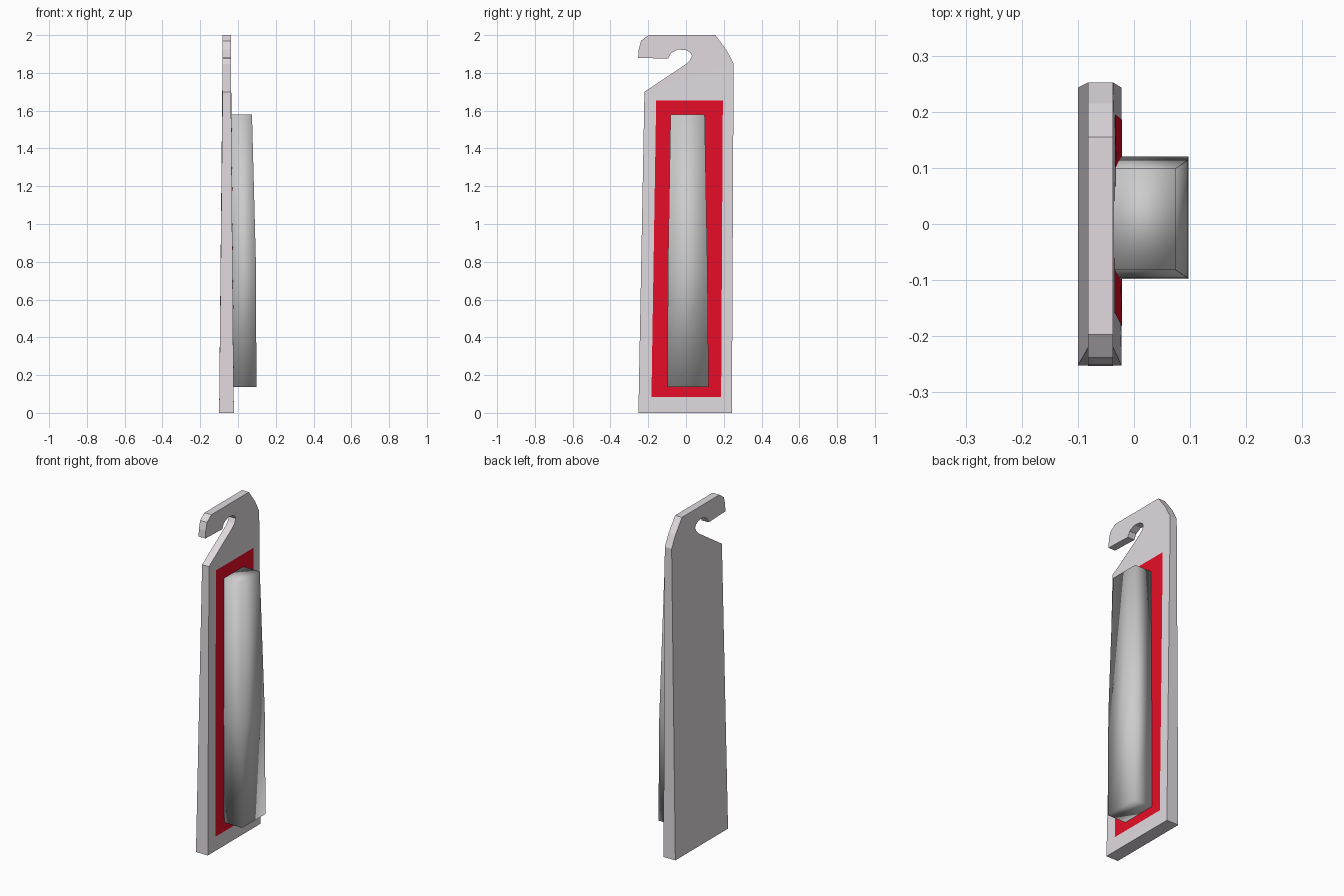
import bpy

if "Cube" in bpy.data.objects:
    bpy.data.objects.remove(bpy.data.objects["Cube"])


def material(name, rgb):
    m = bpy.data.materials.new(name)
    m.diffuse_color = (*rgb, 1)
    m.use_nodes = True
    m.node_tree.nodes["Principled BSDF"].inputs["Base Color"].default_value = m.diffuse_color
    return m


def add_mesh(name, verts, faces, mat=None, smooth=False):
    me = bpy.data.meshes.new(name)
    me.from_pydata(verts, [], faces)
    me.update()
    ob = bpy.data.objects.new(name, me)
    bpy.context.collection.objects.link(ob)
    if mat:
        me.materials.append(mat)
    me.polygons.foreach_set("use_smooth", [smooth] * len(me.polygons))
    return ob


# Hanger plate: (y, z) outline, counter-clockwise seen from +x; slightly thicker at the base
outline = [
    (-0.252, 0), (0.243, 0), (0.252, 1.85), (0.215, 1.92), (0.155, 2.0),
    (-0.197, 2.0), (-0.238, 1.97), (-0.25, 1.925), (-0.253, 1.88),
    (-0.095, 1.875), (-0.08, 1.905), (-0.042, 1.924), (0, 1.92), (0.022, 1.908),
    (0.032, 1.89), (0.02, 1.866), (0, 1.846), (-0.22, 1.70),
]
n = len(outline)
front = [(-0.022 if z == 0 else -0.037, y, z) for y, z in outline]
back = [(-0.10 if z == 0 else -0.082, y, z) for y, z in outline]
faces = [(0, 1, 2, n - 1), tuple(range(2, n))]
faces += [tuple(i + n for i in reversed(f)) for f in faces]
faces += [(i, i + n, (i + 1) % n + n, (i + 1) % n) for i in range(n)]
add_mesh("hanger_plate", front + back, faces, material("pale_plate", (0.75, 0.70, 0.74)))

# Red panel lying just proud of the plate
panel = [(-0.0212, -0.183, 0.085), (-0.0212, 0.186, 0.085),
         (-0.0338, 0.195, 1.655), (-0.0345, -0.158, 1.655)]
add_mesh("red_panel", panel, [(0, 1, 2, 3)], material("red", (0.8, 0.004, 0.02)))

# Tapered softly shaded body: rows of (z, back x, front x, y min, y max)
rows = [(0.137, -0.024, 0.097, -0.098, 0.12),
        (0.75, -0.030, 0.096, -0.096, 0.114),
        (1.58, -0.037, 0.074, -0.082, 0.099)]
verts = []
for z, xb, xf, y0, y1 in rows:
    verts += [(xb, y0, z), (xf, y0, z), (xf, y1, z), (xb, y1, z)]
faces = [(3, 2, 1, 0), (8, 9, 10, 11)]
for r in (0, 4):
    faces += [(r + i, r + (i + 1) % 4, r + (i + 1) % 4 + 4, r + i + 4) for i in range(4)]
add_mesh("tapered_body", verts, faces, smooth=True)
